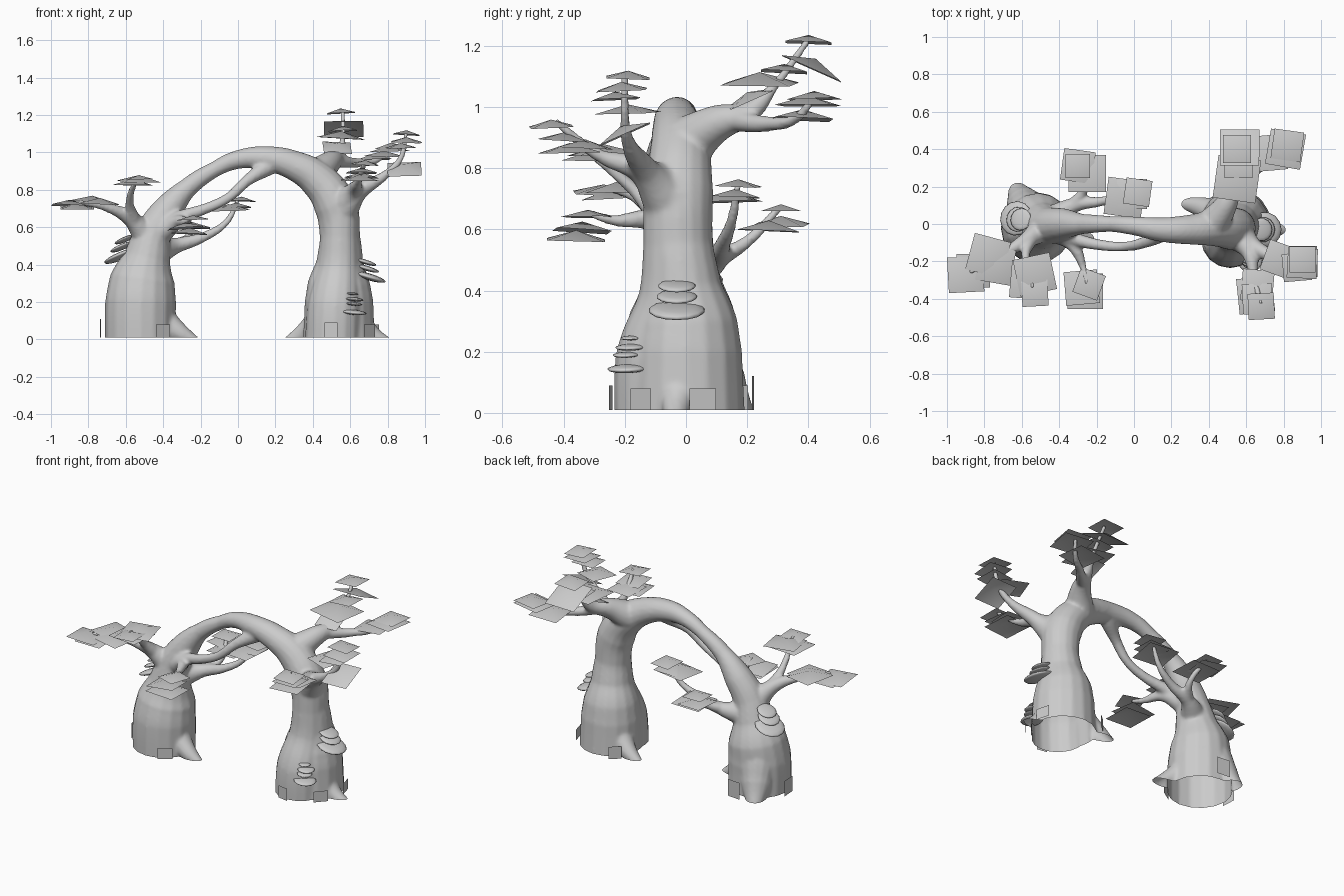
import bpy, bmesh, math, random
from mathutils import Matrix, Vector, Euler

random.seed(4)
old = bpy.data.objects.get("Cube")
if old:
    bpy.data.objects.remove(old, do_unlink=True)

grey = bpy.data.materials.new("plain_grey")
grey.use_nodes = True
colour = (0.6, 0.6, 0.6, 1)
grey.diffuse_color = colour
for node in grey.node_tree.nodes:
    if node.type == 'BSDF_PRINCIPLED':
        node.inputs["Base Color"].default_value = colour


def finish(name, bm, smooth=False):
    """Turn a bmesh into a named object."""
    mesh = bpy.data.meshes.new(name)
    for face in bm.faces:
        face.smooth = smooth
    bm.to_mesh(mesh)
    bm.free()
    mesh.materials.append(grey)
    obj = bpy.data.objects.new(name, mesh)
    bpy.context.collection.objects.link(obj)


# Wood: every limb is a tapered spline, later fused into one skin
wood = bpy.data.curves.new("raw_limbs", 'CURVE')
wood.dimensions = '3D'
wood.bevel_depth = 1
wood.bevel_resolution = 6
wood.resolution_u = 8
wood.use_fill_caps = True


def limb(*points):
    """Add a limb through (x, y, z, radius) points."""
    spline = wood.splines.new('BEZIER')
    spline.bezier_points.add(len(points) - 1)
    for knot, (x, y, z, r) in zip(spline.bezier_points, points):
        knot.co = (x, y, z)
        knot.radius = r
        knot.handle_left_type = knot.handle_right_type = 'AUTO'


# Left trunk, arch and right trunk in one sweep
limb((-.52, -.02, -.06, .19), (-.52, -.02, .2, .19), (-.51, -.01, .32, .175),
     (-.485, -.01, .44, .125), (-.455, -.01, .56, .1), (-.38, 0, .685, .085),
     (-.27, 0, .81, .053), (-.12, 0, .912, .042), (0, -.01, .962, .05),
     (.15, -.03, .968, .066), (.3, -.03, .93, .08), (.43, -.02, .85, .1),
     (.52, -.025, .72, .115), (.545, -.02, .55, .108), (.545, -.01, .42, .125),
     (.54, 0, .3, .168), (.54, 0, .2, .184), (.54, 0, -.06, .195))

# Loose strand under the arch
limb((-.42, -.04, .6, .06), (-.32, -.08, .65, .036), (-.16, -.115, .705, .028),
     (-.05, -.12, .76, .026), (.05, -.1, .85, .03), (.17, -.04, .93, .05))

# Roots and basal swelling
limb((-.42, -.04, .12, .08), (-.32, -.07, .04, .055), (-.22, -.08, -.02, .03))
limb((-.56, .05, .2, .12), (-.59, .11, .08, .095), (-.63, .19, -.03, .045))
limb((.45, .05, .12, .08), (.36, .09, .04, .055), (.26, .11, -.02, .03))
limb((.64, -.02, .1, .07), (.72, -.03, .02, .05), (.82, -.03, -.03, .03))
limb((.51, -.08, -.06, .155), (.52, -.08, .18, .15), (.54, -.04, .38, .115),
     (.545, -.04, .55, .1), (.545, -.04, .72, .1))

# Right tree branches
limb((.55, -.05, .68, .09), (.65, -.13, .79, .045), (.8, -.19, .89, .022),
     (.87, -.2, .97, .016), (.9, -.2, 1.11, .012))
limb((.56, -.06, .72, .085), (.62, -.16, .8, .042), (.64, -.28, .84, .022),
     (.68, -.43, .955, .012))
limb((.42, 0, .88, .09), (.49, .1, .945, .062), (.54, .21, .985, .036),
     (.56, .29, 1.07, .015), (.56, .4, 1.22, .012))
limb((.51, .14, .96, .04), (.64, .27, .945, .025), (.76, .37, .97, .016),
     (.8, .42, 1.04, .012))

# Left tree branches
limb((-.47, -.01, .52, .08), (-.58, -.09, .65, .042), (-.72, -.17, .71, .02),
     (-.88, -.26, .735, .012))
limb((-.55, -.07, .62, .042), (-.58, -.17, .73, .022), (-.54, -.34, .87, .012))
limb((-.42, -.03, .57, .07), (-.32, -.12, .63, .035), (-.27, -.24, .63, .018),
     (-.25, -.32, .655, .012))
limb((-.44, .02, .47, .08), (-.32, .1, .505, .04), (-.18, .12, .55, .026),
     (-.06, .15, .63, .018), (0, .17, .745, .012))
limb((-.34, .09, .5, .035), (-.26, .2, .56, .02), (-.3, .31, .675, .012))


def evaluated_mesh(obj):
    """Real mesh of an object, which is then removed."""
    bpy.context.collection.objects.link(obj)
    bpy.context.view_layer.update()
    graph = bpy.context.evaluated_depsgraph_get()
    mesh = bpy.data.meshes.new_from_object(obj.evaluated_get(graph))
    bpy.data.objects.remove(obj, do_unlink=True)
    return mesh


# Fuse the limbs, soften the joints and open the bottom at the ground
limbs = evaluated_mesh(bpy.data.objects.new("raw_limbs", wood))
tree = bpy.data.objects.new("raw_wood", limbs)
remesh = tree.modifiers.new("fuse", 'REMESH')
remesh.mode = 'VOXEL'
remesh.voxel_size = .01
soften = tree.modifiers.new("soften", 'SMOOTH')
soften.factor = .5
soften.iterations = 5
bm = bmesh.new()
bm.from_mesh(evaluated_mesh(tree))
bmesh.ops.bisect_plane(bm, geom=bm.verts[:] + bm.edges[:] + bm.faces[:],
                       plane_co=(0, 0, .01), plane_no=(0, 0, 1), clear_inner=True)
finish("trunks_and_branches", bm, smooth=True)


def foliage(name, *cards):
    """Square leaf cards with a raised middle: x, y, z, width, turn, optional pitch."""
    bm = bmesh.new()
    for x, y, z, width, spin, *pitch in cards:
        lean = pitch[0] if pitch else random.uniform(-4, 4)
        turn = Euler((math.radians(lean), math.radians(random.uniform(-4, 4)),
                      math.radians(spin)))
        place = Matrix.Translation((x, y, z)) @ turn.to_matrix().to_4x4()
        card = bmesh.ops.create_grid(bm, x_segments=1, y_segments=1,
                                     size=width / 2, matrix=place)
        face = card["verts"][0].link_faces[0]
        face.normal_update()
        bmesh.ops.poke(bm, faces=[face], offset=width * .17)
    finish(name, bm, smooth=True)


# Leaves of the right tree
foliage("right_back_top_leaves", (.55, .4, 1.21, .15, 0), (.565, .41, 1.125, .21, 0, -24),
        (.56, .32, 1.115, .15, 0), (.55, .24, 1.075, .23, -8), (.53, .21, 1.025, .15, 5, 24))
foliage("right_back_low_leaves", (.82, .42, 1.025, .16, -8), (.81, .4, 1.005, .19, -10),
        (.72, .38, .96, .19, 5))
foliage("right_outer_leaves", (.9, -.19, 1.095, .14, 0), (.9, -.21, 1.055, .16, -3),
        (.87, -.23, 1.025, .15, 5), (.89, -.2, .91, .18, 0, 24), (.78, -.19, .98, .17, -20))
foliage("right_front_leaves", (.68, -.44, .935, .14, 3), (.66, -.4, .89, .16, 3),
        (.65, -.38, .85, .19, 6), (.66, -.33, .865, .17, -5))

# Leaves of the left tree
foliage("left_outer_leaves", (-.9, -.27, .715, .19, 3), (-.86, -.25, .7, .18, 0),
        (-.78, -.17, .735, .2, -15), (-.74, -.22, .725, .19, -10))
foliage("left_front_leaves", (-.53, -.27, .845, .2, 12), (-.56, -.3, .825, .2, -5),
        (-.53, -.37, .855, .14, 3))
foliage("left_inner_leaves", (-.26, -.36, .565, .19, 0), (-.28, -.34, .595, .18, 5),
        (-.24, -.32, .64, .14, -20))
foliage("left_back_leaves", (-.3, .31, .66, .13, 0), (-.3, .31, .615, .17, -8),
        (-.25, .27, .595, .2, 0))
foliage("middle_back_leaves", (.02, .17, .74, .14, -8), (-.01, .16, .705, .16, 0),
        (-.05, .14, .69, .2, -8))


def fungus(name, axis, *caps):
    """Stack of flattened caps: x, y, z and radius, facing along the axis."""
    bm = bmesh.new()
    turn = Vector(axis).to_track_quat('Z', 'Y').to_matrix().to_4x4()
    for x, y, z, r in caps:
        place = Matrix.Translation((x, y, z)) @ turn @ Matrix.Diagonal((r, r, r * .2, 1))
        bmesh.ops.create_uvsphere(bm, u_segments=14, v_segments=8, radius=1, matrix=place)
    finish(name, bm, smooth=True)


# Shelf fungi on the trunks
fungus("right_outer_fungus", (.3, 0, 1), (.7, -.03, .335, .093),
       (.69, -.03, .38, .067), (.68, -.03, .415, .062))
fungus("right_front_fungus", (.1, -.04, 1), (.62, -.19, .145, .068),
       (.62, -.195, .19, .045), (.62, -.18, .215, .052), (.61, -.18, .245, .035))
fungus("left_outer_fungus", (-.42, .15, 1), (-.63, .03, .445, .093),
       (-.62, .025, .495, .068), (-.605, .025, .535, .06))


def bark_plates(name, centre, *plates):
    """Upright plates round a trunk: angle in degrees, distance, width, height."""
    bm = bmesh.new()
    for angle, reach, width, height in plates:
        out = Vector((math.cos(math.radians(angle)), math.sin(math.radians(angle)), 0))
        spot = Vector(centre) + out * reach + Vector((0, 0, .01 + height / 2))
        place = (Matrix.Translation(spot) @ out.to_track_quat('Z', 'Y').to_matrix().to_4x4()
                 @ Matrix.Diagonal((width, height, 1, 1)))
        bmesh.ops.create_grid(bm, x_segments=1, y_segments=1, size=.5, matrix=place)
    finish(name, bm)


# Loose bark at the feet of the trunks
bark_plates("left_bark_plates", (-.52, 0, 0), (184, .215, .09, .1),
            (85, .22, .09, .11), (-57, .22, .09, .07))
bark_plates("right_bark_plates", (.54, 0, 0), (-100, .25, .07, .08),
            (-42, .22, .09, .07), (15, .21, .09, .07), (130, .23, .08, .08))
